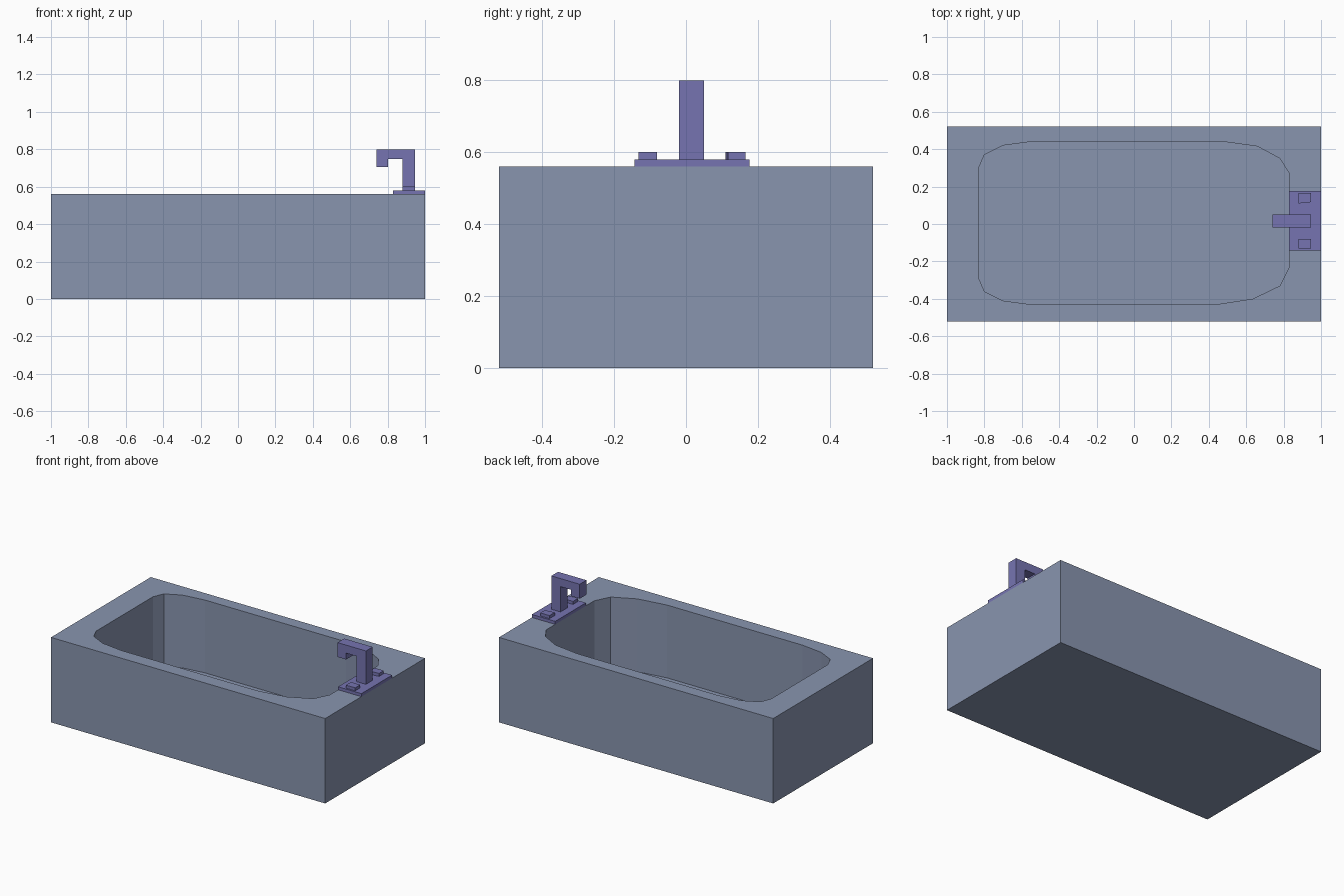
import bpy
import bmesh

if "Cube" in bpy.data.objects:
    bpy.data.objects.remove(bpy.data.objects["Cube"])


def material(name, rgb):
    m = bpy.data.materials.new(name)
    m.diffuse_color = (*rgb, 1)
    m.use_nodes = True
    m.node_tree.nodes["Principled BSDF"].inputs["Base Color"].default_value = m.diffuse_color
    return m


def finish(name, bm, mat):
    bmesh.ops.recalc_face_normals(bm, faces=bm.faces)
    me = bpy.data.meshes.new(name)
    bm.to_mesh(me)
    bm.free()
    me.materials.append(mat)
    ob = bpy.data.objects.new(name, me)
    bpy.context.collection.objects.link(ob)
    return ob


def prism(name, points, offset, mat):
    """Extrude a closed 3D outline along an offset."""
    bm = bmesh.new()
    face = bm.faces.new([bm.verts.new(p) for p in points])
    new = bmesh.ops.extrude_face_region(bm, geom=[face], use_keep_orig=True)["geom"]
    bmesh.ops.translate(bm, vec=offset, verts=[g for g in new if isinstance(g, bmesh.types.BMVert)])
    return finish(name, bm, mat)


tub_blue = material("slate blue", (0.25, 0.30, 0.43))
tap_purple = material("muted purple", (0.18, 0.175, 0.44))

# Tub: solid block with a straight-walled, round-cornered basin
H, FLOOR = 0.56, 0.08
block = [(-1, -0.52), (1, -0.52), (1, 0.52), (-1, 0.52)]
basin = [(-0.83, 0.30), (-0.80, 0.37), (-0.70, 0.42), (-0.55, 0.44),
         (0.48, 0.44), (0.66, 0.415), (0.78, 0.35), (0.83, 0.27),
         (0.83, -0.23), (0.78, -0.33), (0.635, -0.40), (0.44, -0.43),
         (-0.55, -0.43), (-0.70, -0.41), (-0.80, -0.36), (-0.83, -0.29)]
bm = bmesh.new()
rim_edges = []
for outline, bottom in ((block, 0), (basin, FLOOR)):
    hi = [bm.verts.new((x, y, H)) for x, y in outline]
    lo = [bm.verts.new((x, y, bottom)) for x, y in outline]
    n = len(hi)
    for i in range(n):
        j = (i + 1) % n
        bm.faces.new((lo[i], lo[j], hi[j], hi[i]))
        rim_edges.append(bm.edges.get((hi[i], hi[j])))
    bm.faces.new(lo)
# Rim: flat top surface between block and basin outlines
bmesh.ops.triangle_fill(bm, edges=rim_edges, use_beauty=True, normal=(0, 0, 1))
finish("bathtub", bm, tub_blue)

# Tap base plate
prism("tap_plate", [(0.83, -0.143, H), (1, -0.143, H), (1, 0.177, H), (0.83, 0.177, H)],
      (0, 0, 0.02), tap_purple)

# Spout: hooked profile extruded across its width
spout = [(0.88, 0.575), (0.947, 0.575), (0.947, 0.80), (0.74, 0.80),
         (0.74, 0.705), (0.802, 0.705), (0.802, 0.747), (0.88, 0.747)]
prism("tap_spout", [(x, -0.02, z) for x, z in spout], (0, 0.07, 0), tap_purple)

# Handles on either side of the spout
Z = 0.575
prism("tap_handle_left", [(0.88, -0.132, Z), (0.947, -0.132, Z), (0.947, -0.08, Z), (0.88, -0.08, Z)],
      (0, 0, 0.025), tap_purple)
prism("tap_handle_right", [(0.88, 0.11, Z), (0.947, 0.117, Z), (0.947, 0.165, Z), (0.88, 0.165, Z)],
      (0, 0, 0.025), tap_purple)
